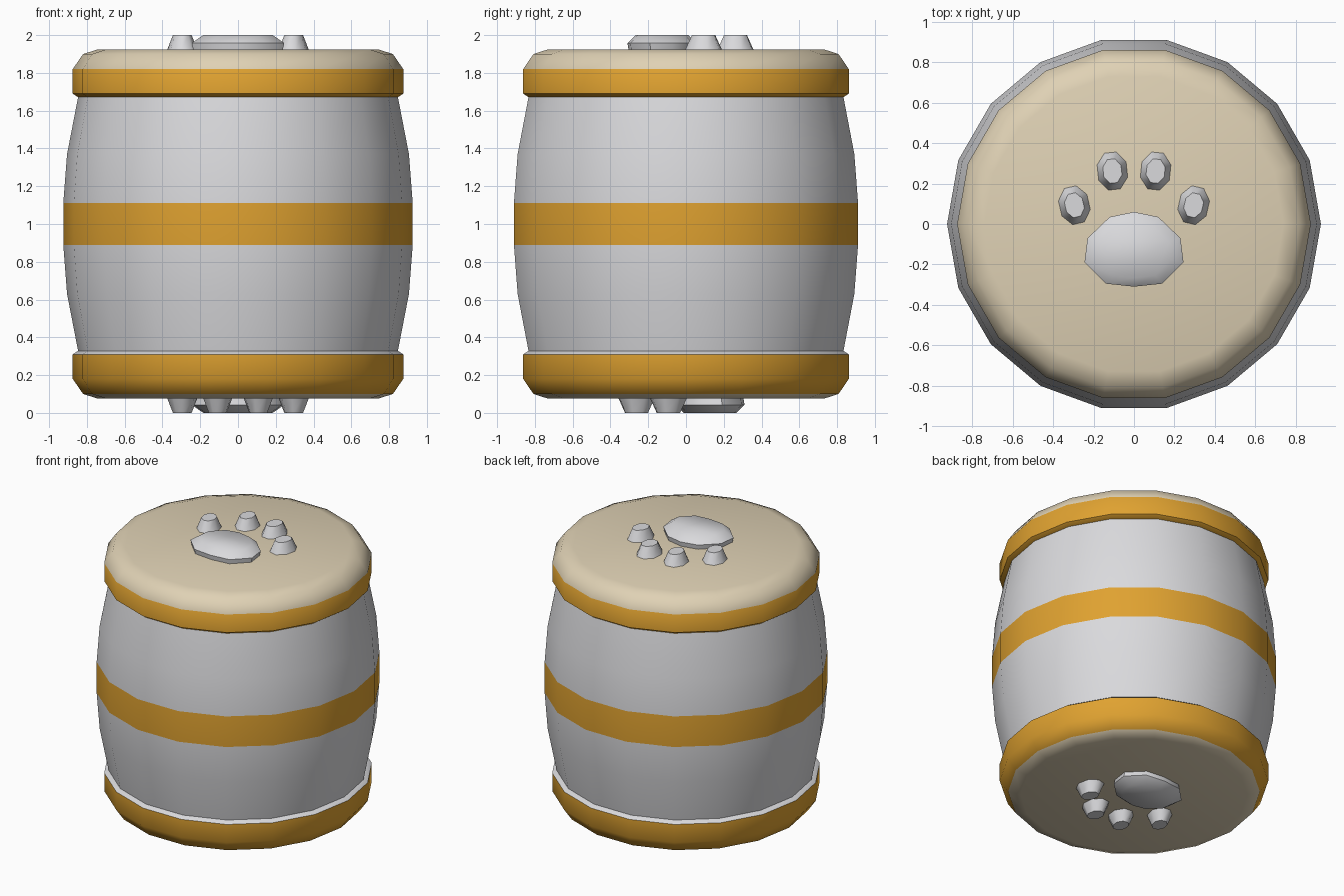
import bpy
import bmesh
from math import cos, sin, pi, radians

cube = bpy.data.objects.get("Cube")
if cube:
    bpy.data.objects.remove(cube)


def material(name, rgb):
    mat = bpy.data.materials.new(name)
    mat.use_nodes = True
    mat.diffuse_color = (*rgb, 1)
    bsdf = mat.node_tree.nodes["Principled BSDF"]
    bsdf.inputs["Base Color"].default_value = (*rgb, 1)
    bsdf.inputs["Roughness"].default_value = 0.7
    return mat


GREY = material("light grey", (0.70, 0.70, 0.72))
ORANGE = material("golden orange", (0.74, 0.36, 0.03))
BEIGE = material("warm beige", (0.74, 0.64, 0.46))


def loft(name, rings, colours, caps=True, flip=False):
    """Skin a stack of rings; colours gives one material per gap, bottom up."""
    mesh = bpy.data.meshes.new(name)
    bm = bmesh.new()
    slots = list(dict.fromkeys(colours))
    for mat in slots:
        mesh.materials.append(mat)
    loops = [[bm.verts.new(p) for p in ring] for ring in rings]
    n = len(loops[0])
    for low, high, mat in zip(loops, loops[1:], colours):
        for i in range(n):
            j = (i + 1) % n
            face = bm.faces.new((low[i], low[j], high[j], high[i]))
            face.material_index = slots.index(mat)
    if caps:
        bm.faces.new(loops[0][::-1]).material_index = slots.index(colours[0])
        bm.faces.new(loops[-1]).material_index = slots.index(colours[-1])
    if flip:  # half turn about the x axis through the barrel centre
        for v in bm.verts:
            v.co.y, v.co.z = -v.co.y, 2 - v.co.z
    bm.to_mesh(mesh)
    bm.free()
    obj = bpy.data.objects.new(name, mesh)
    bpy.context.collection.objects.link(obj)
    bpy.ops.object.select_all(action="DESELECT")
    obj.select_set(True)
    bpy.context.view_layer.objects.active = obj
    bpy.ops.object.shade_smooth_by_angle(angle=radians(50))
    return obj


def lathe(profile, sides=18):
    return [[(r * cos(2 * pi * i / sides), r * sin(2 * pi * i / sides), z)
             for i in range(sides)] for r, z in profile]


def oval(cx, cy, rx, ry, z, tilt, sides=8):
    pts = []
    for i in range(sides):
        a = 2 * pi * (i + 0.5) / sides
        x, y = rx * cos(a), ry * sin(a)
        pts.append((cx + x * cos(tilt) - y * sin(tilt),
                    cy + x * sin(tilt) + y * cos(tilt), z))
    return pts


# Bulging barrel wall with the middle stripe
wall = [(0.845, 0.32), (0.905, 0.63), (0.925, 0.89),
        (0.925, 1.11), (0.905, 1.37), (0.845, 1.68)]
loft("barrel_wall", lathe(wall), [GREY, GREY, ORANGE, GREY, GREY], caps=False)

# Rounded end lids with their hoops
lid = [(0.845, 1.67), (0.875, 1.69), (0.875, 1.82), (0.82, 1.90), (0.74, 1.925)]
loft("top_lid", lathe(lid), [ORANGE, ORANGE, BEIGE, BEIGE])
bottom = loft("bottom_lid", lathe(lid), [GREY, ORANGE, ORANGE, BEIGE], flip=True)

# Paw print on each end: half outline of the pad, mirrored, plus four toes
half = [(0.14, -0.295), (0.245, -0.19), (0.23, -0.07), (0.12, 0.035)]
outline = [(0, -0.31)] + half + [(0, 0.06)] + [(-x, y) for x, y in half[::-1]]


def pad_ring(scale, z):
    mid = -0.135
    return [(x * scale, mid + (y - mid) * scale, z) for x, y in outline]


for end, flip in (("top", False), ("bottom", True)):
    loft(end + "_paw_pad",
         [pad_ring(0.96, 1.915), pad_ring(1, 1.958), pad_ring(0.75, 2)],
         [GREY, GREY], flip=flip)
    for side, s in (("left", 1), ("right", -1)):
        for part, x, y, tilt in (("outer", 0.295, 0.093, -13),
                                 ("inner", 0.107, 0.262, -6)):
            turn = radians(tilt * s)
            loft(f"{end}_{side}_{part}_toe",
                 [oval(x * s, y, 0.082, 0.104, 1.915, turn),
                  oval(x * s, y, 0.049, 0.064, 2, turn)],
                 [GREY], flip=flip)
